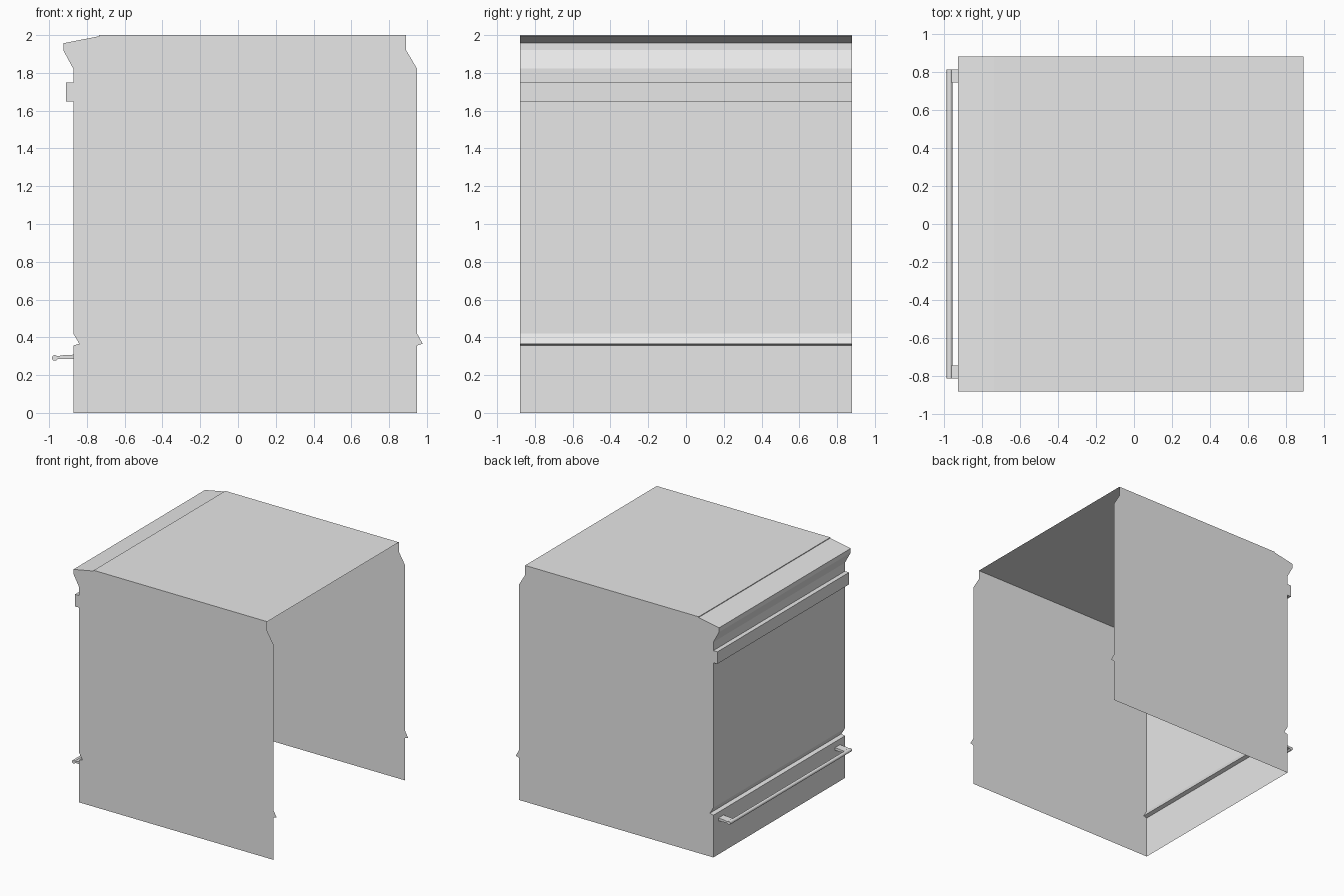
import bpy
import bmesh
import math

cube = bpy.data.objects.get("Cube")
if cube:
    bpy.data.objects.remove(cube, do_unlink=True)

HALF = 0.88  # half depth of the cabinet

grey = bpy.data.materials.new("plain grey")
grey.use_nodes = True
COLOR = (0.8, 0.8, 0.8, 1)
grey.diffuse_color = COLOR
grey.node_tree.nodes["Principled BSDF"].inputs["Base Color"].default_value = COLOR


def finish(name, bm):
    mesh = bpy.data.meshes.new(name)
    bm.to_mesh(mesh)
    bm.free()
    mesh.materials.append(grey)
    obj = bpy.data.objects.new(name, mesh)
    bpy.context.collection.objects.link(obj)
    return obj


def panel(name, profile, y):
    """Flat sheet with the given x-z outline."""
    bm = bmesh.new()
    bm.faces.new([bm.verts.new((x, y, z)) for x, z in profile])
    return finish(name, bm)


def sweep(name, profile, y0, y1, closed=False):
    """Carry an x-z profile along y; a closed one becomes a solid."""
    bm = bmesh.new()
    a = [bm.verts.new((x, y0, z)) for x, z in profile]
    b = [bm.verts.new((x, y1, z)) for x, z in profile]
    n = len(profile)
    for i in range(n if closed else n - 1):
        j = (i + 1) % n
        bm.faces.new((a[i], a[j], b[j], b[i]))
    if closed:
        bm.faces.new(a[::-1])
        bm.faces.new(b)
        bmesh.ops.recalc_face_normals(bm, faces=bm.faces)
    return finish(name, bm)


# Door side: groove, raised rail, and flared lip, from the floor upward
door = [(-0.872, 0), (-0.872, 0.357), (-0.84, 0.366), (-0.872, 0.42),
        (-0.872, 1.648), (-0.91, 1.648), (-0.91, 1.75), (-0.872, 1.75),
        (-0.872, 1.822), (-0.925, 1.92), (-0.925, 1.957)]
# Sloped worktop edge, small step and flat worktop
worktop = [(-0.925, 1.957), (-0.735, 1.994), (-0.735, 2.0), (0.89, 2.0)]
# Open edge of the end panels, from the top downward
open_edge = [(0.89, 1.92), (0.948, 1.822), (0.948, 0.42), (0.978, 0.366),
             (0.948, 0.357), (0.948, 0)]

sweep("door_side", door, -HALF, HALF)
sweep("worktop", worktop, -HALF, HALF)
outline = door + worktop[1:] + open_edge
panel("front_panel", outline[::-1], -HALF)
panel("back_panel", outline, HALF)

# Handle: round bar on two tapered brackets
ring = [(-0.97 + 0.015 * math.cos(math.tau * i / 12),
         0.291 + 0.015 * math.sin(math.tau * i / 12)) for i in range(12)]
bar = sweep("handle_bar", ring, -0.813, 0.813, closed=True)
for p in bar.data.polygons:
    p.use_smooth = len(p.vertices) == 4

bracket = [(-0.96, 0.286), (-0.872, 0.286), (-0.872, 0.308),
           (-0.92, 0.306), (-0.96, 0.3)]
for side, name in ((-1, "front_bracket"), (1, "back_bracket")):
    sweep(name, bracket, side * 0.745, side * 0.813, closed=True)
